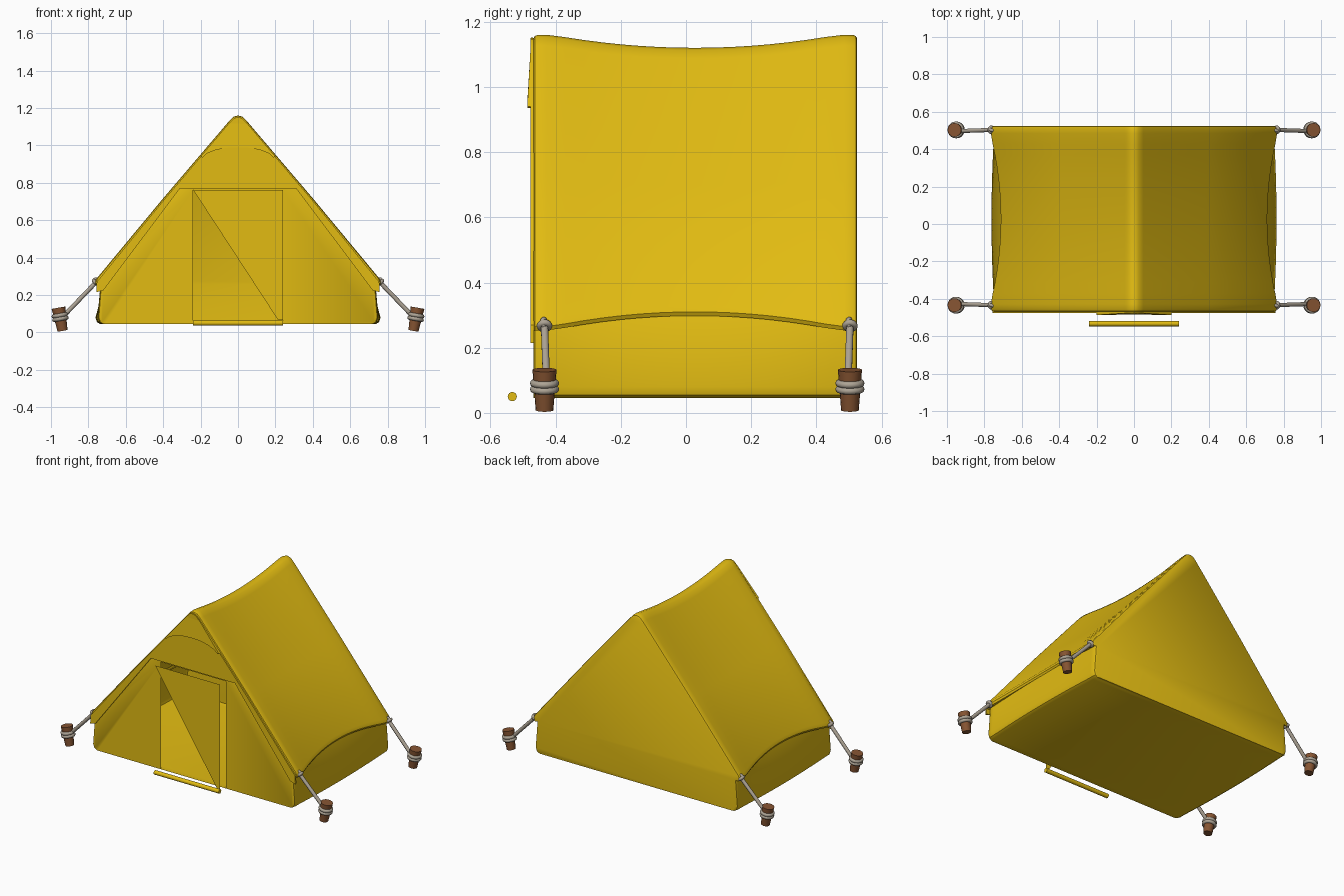
import bpy, bmesh, math
from mathutils import Vector

if "Cube" in bpy.data.objects:
    bpy.data.objects.remove(bpy.data.objects["Cube"])


def material(name, rgb):
    m = bpy.data.materials.new(name)
    m.diffuse_color = (*rgb, 1)
    m.use_nodes = True
    m.node_tree.nodes["Principled BSDF"].inputs["Base Color"].default_value = m.diffuse_color
    return m


YELLOW = material("yellow canvas", (0.76, 0.50, 0.006))
BROWN = material("brown wood", (0.24, 0.09, 0.032))
ROPE = material("grey rope", (0.42, 0.37, 0.30))


def finish(obj, name, mat, angle=40):
    obj.name = name
    obj.data.materials.clear()
    obj.data.materials.append(mat)
    bpy.ops.object.select_all(action='DESELECT')
    obj.select_set(True)
    bpy.context.view_layer.objects.active = obj
    bpy.ops.object.shade_smooth_by_angle(angle=math.radians(angle))
    return obj


def from_bmesh(bm, name, mat, angle=40):
    me = bpy.data.meshes.new(name)
    bm.to_mesh(me)
    bm.free()
    obj = bpy.data.objects.new(name, me)
    bpy.context.collection.objects.link(obj)
    return finish(obj, name, mat, angle)


def rod(a, b, r1, r2, name, mat, sides=16):
    a, b = Vector(a), Vector(b)
    d = b - a
    bpy.ops.mesh.primitive_cone_add(vertices=sides, radius1=r1, radius2=r2, depth=d.length,
                                    location=(a + b) / 2, rotation=d.to_track_quat('Z', 'Y').to_euler())
    return finish(bpy.context.object, name, mat)


def ring(c, axis, R, r, name):
    bpy.ops.mesh.primitive_torus_add(major_radius=R, minor_radius=r, major_segments=20, minor_segments=8,
                                     location=c, rotation=Vector(axis).to_track_quat('Z', 'Y').to_euler())
    return finish(bpy.context.object, name, ROPE, 80)


# Tent body: cross-section lofted front to back, ridge and eaves sagging in the middle
Y0, Y1 = -0.468, 0.525


def section(y):
    s = max(0, 1 - ((y - 0.027) / 0.44) ** 2)
    xb, xw, xe = 0.745 + 0.013 * s, 0.735 - 0.035 * s, 0.765 - 0.053 * s
    ze, za = 0.265 + 0.045 * s, 1.16 - 0.04 * s
    half = [(xb - 0.02, 0.045), (xb - 0.004, 0.055), (xb + 0.004, 0.08), (xw, ze - 0.005),
            (xe - 0.006, ze - 0.012), (xe, ze), (xe - 0.008, ze + 0.022),
            (0.40 - 0.015 * s, 0.717 - 0.02 * s), (0.05, za - 0.033), (0.025, za - 0.007)]
    return half + [(0, za)] + [(-x, z) for x, z in reversed(half)]


bm = bmesh.new()
N = 16
stations = [(Y0, .98), (Y0 + .004, .993), (Y0 + .014, 1)]
stations += [(Y0 + .04 + (Y1 - Y0 - .08) * i / N, 1) for i in range(N + 1)]
stations += [(Y1 - .014, 1), (Y1 - .004, .993), (Y1, .98)]
loops = [[bm.verts.new((x * k, y, 0.045 + (z - 0.045) * (1 - (1 - k) * 0.5))) for x, z in section(y)]
         for y, k in stations]
for a, b in zip(loops, loops[1:]):
    for i in range(len(a)):
        j = (i + 1) % len(a)
        bm.faces.new((a[i], a[j], b[j], b[i]))
bm.faces.new(loops[0])
bm.faces.new(loops[-1])
bmesh.ops.recalc_face_normals(bm, faces=bm.faces)


def front_faces():
    return [f for f in bm.faces if all(abs(v.co.y - Y0) < 1e-5 for v in f.verts)]


# Doorway cut from the front wall
for co, no in [((-.24, 0, 0), (1, 0, 0)), ((.24, 0, 0), (1, 0, 0)), ((0, 0, .76), (0, 0, 1))]:
    fs = front_faces()
    geom = list({e for f in fs for e in f.edges} | {v for f in fs for v in f.verts}) + fs
    bmesh.ops.bisect_plane(bm, geom=geom, plane_co=co, plane_no=no)
door = [f for f in front_faces()
        if abs(f.calc_center_median().x) < .239 and f.calc_center_median().z < .75]
bmesh.ops.delete(bm, geom=door, context='FACES')
from_bmesh(bm, "tent_body", YELLOW, 35)


def plate(half, y_front, y_back, name):
    """Symmetric flat plate; y_front may be a function of z."""
    pts = half + [(-x, z) for x, z in reversed(half) if x > 0]
    b = bmesh.new()
    f = [b.verts.new((x, y_front(z), z)) for x, z in pts]
    g = [b.verts.new((x, y_back, z)) for x, z in pts]
    b.faces.new(f)
    b.faces.new(g)
    for i in range(len(pts)):
        j = (i + 1) % len(pts)
        b.faces.new((f[i], f[j], g[j], g[i]))
    bmesh.ops.recalc_face_normals(b, faces=b.faces)
    return from_bmesh(b, name, YELLOW, 30)


# Gable trim and arched hood over the door
plate([(0, .77), (.31, .77), (.72, .225), (.757, .215), (.755, .27), (.395, .71), (.045, 1.12),
       (.022, 1.143), (0, 1.15)], lambda z: -0.477, -0.466, "gable_trim")
plate([(0, .99), (.06, .987), (.12, .975), (.165, .957), (.19, .935), (.20, .94), (.045, 1.122),
       (.022, 1.145), (0, 1.152)], lambda z: -0.487 + 0.012 * max(0, z - 0.95) / 0.2, -0.47, "front_hood")

# Door flap, half open, with its rolled bottom hem
bm = bmesh.new()
bm.faces.new([bm.verts.new(p) for p in [(-.24, -.531, .762), (.215, -.531, .065), (.24, -.531, .065),
                                        (.24, -.531, .762)]])
from_bmesh(bm, "door_flap", YELLOW)
hem = rod((-.24, -.533, .05), (.24, -.533, .05), .014, .014, "door_hem", YELLOW)

# Corner guy ropes, knots and pegs
for sx, side in ((1, "right"), (-1, "left")):
    for y, end in ((-.434, "front"), (.503, "back")):
        tag = f"_{end}_{side}"
        out = .006 if end == "front" else -.006
        base, top = Vector((sx * .938, y, .008)), Vector((sx * .960, y, .132))
        axis = top - base
        rod(base, top, .027, .037, "peg" + tag, BROWN)
        for k, t in enumerate((.52, .67)):
            ring(base.lerp(top, t), axis, .034, .011, f"peg_wrap_{k}" + tag)
        a, b = Vector((sx * .762, y, .265)), Vector((sx * .925, y + out, .095))
        rod(a, b, .0115, .0115, "guy_rope" + tag, ROPE, 10)
        ring(a + Vector((0, 0, .002)), b - a, .014, .010, "knot" + tag)
        ring(a + Vector((-sx * .004, 0, .008)), (0.3, 1, 0.2), .013, .009, "knot_loop" + tag)
